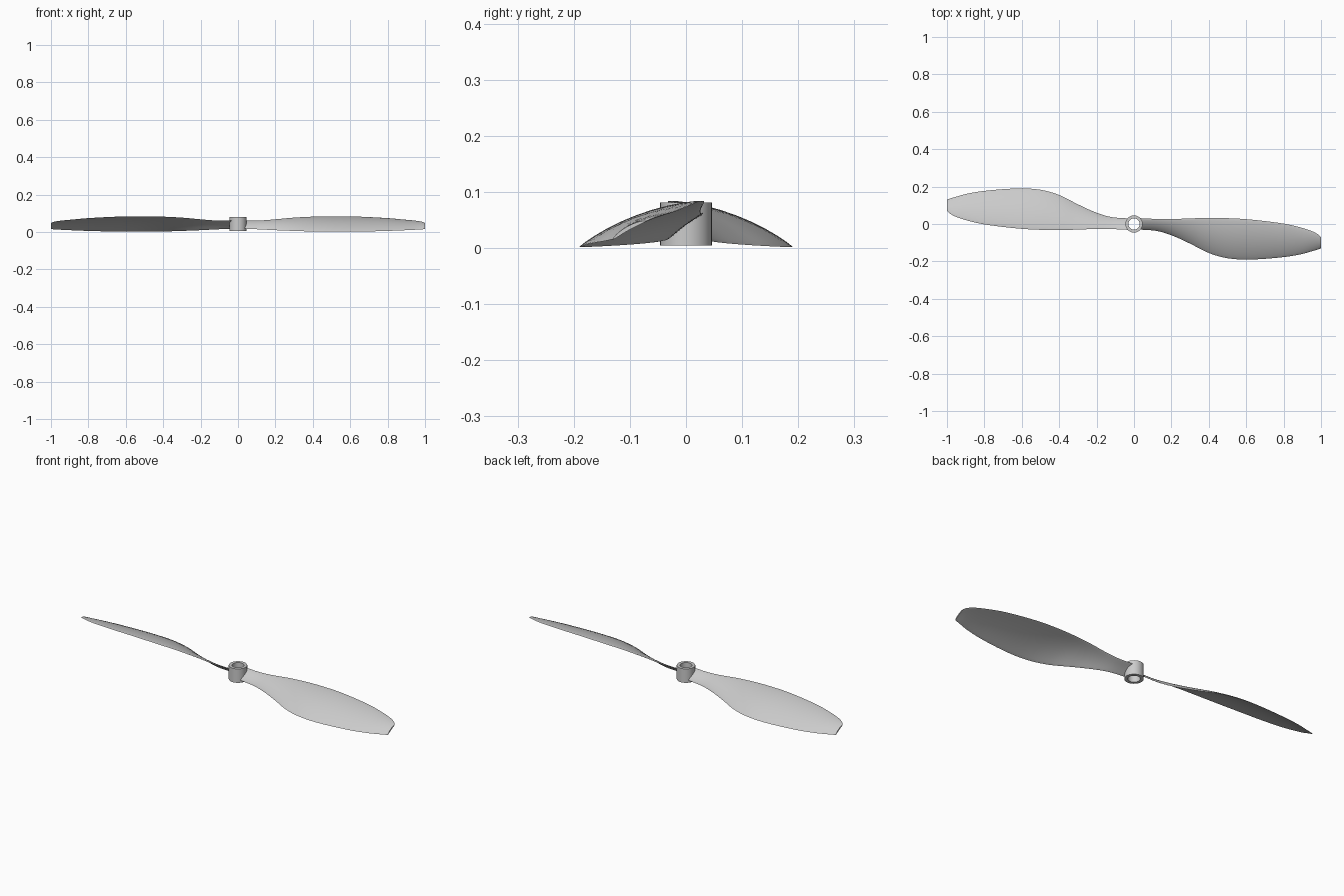
import bpy, bmesh, math
from mathutils import Matrix

if "Cube" in bpy.data.objects:
    bpy.data.objects.remove(bpy.data.objects["Cube"])

grey = bpy.data.materials.new("light_grey")
grey.diffuse_color = (0.6, 0.6, 0.6, 1)
grey.use_nodes = True
grey.node_tree.nodes["Principled BSDF"].inputs["Base Color"].default_value = grey.diffuse_color

# Blade stations: x, front edge y, rear edge y, front edge z, rear edge z
STATIONS = [
    (0.034, -0.030, 0.031, 0.018, 0.062),
    (0.12, -0.037, 0.027, 0.014, 0.062),
    (0.20, -0.060, 0.026, 0.010, 0.068),
    (0.30, -0.105, 0.030, 0.006, 0.077),
    (0.40, -0.155, 0.032, 0.003, 0.082),
    (0.50, -0.183, 0.031, 0.002, 0.084),
    (0.62, -0.190, 0.024, 0.002, 0.083),
    (0.80, -0.177, 0.002, 0.006, 0.074),
    (0.90, -0.160, -0.021, 0.010, 0.065),
    (0.96, -0.143, -0.042, 0.013, 0.059),
    (0.99, -0.134, -0.060, 0.015, 0.053),
    (1.00, -0.130, -0.072, 0.016, 0.048),
]


def slope(i, k):
    a, b = STATIONS[max(i - 1, 0)], STATIONS[min(i + 1, len(STATIONS) - 1)]
    return (b[k] - a[k]) / (b[0] - a[0])


def sample(i, t):
    """Smooth cubic blend between station i and the next one."""
    p, q = STATIONS[i], STATIONS[i + 1]
    h = q[0] - p[0]
    out = [p[0] + h * t]
    for k in range(1, 5):
        out.append((2*t**3 - 3*t*t + 1) * p[k] + (t**3 - 2*t*t + t) * h * slope(i, k)
                   + (3*t*t - 2*t**3) * q[k] + (t**3 - t*t) * h * slope(i + 1, k))
    return out


def section(x, y0, y1, z0, z1, n=12):
    """Closed cambered aerofoil loop, upper side then lower side."""
    dy, dz = y1 - y0, z1 - z0
    chord = math.hypot(dy, dz)
    ny, nz = -dz / chord, dy / chord
    camber = 0.06 * chord
    half = 0.0035
    loop = []
    for j in range(2 * n):
        side = 1 if j < n else -1
        s = j / n if j < n else 2 - j / n
        s = 0.5 - 0.5 * math.cos(math.pi * s)
        off = camber * 4 * s * (1 - s) + side * half * math.sqrt(max(0, 4 * s * (1 - s)))
        loop.append((x, y0 + dy * s + ny * off, max(0, z0 + dz * s + nz * off)))
    return loop


def finish(bm, name):
    bmesh.ops.recalc_face_normals(bm, faces=bm.faces)
    mesh = bpy.data.meshes.new(name)
    bm.to_mesh(mesh)
    bm.free()
    mesh.materials.append(grey)
    obj = bpy.data.objects.new(name, mesh)
    bpy.context.collection.objects.link(obj)
    bpy.ops.object.select_all(action='DESELECT')
    obj.select_set(True)
    bpy.context.view_layer.objects.active = obj
    bpy.ops.object.shade_smooth_by_angle(angle=math.radians(40))
    return obj


def skin(bm, loops, closed):
    """Bridge successive loops with quads; cap the ends or join them."""
    rings = [[bm.verts.new(p) for p in loop] for loop in loops]
    n = len(rings[0])
    pairs = list(zip(rings, rings[1:]))
    if closed:
        pairs.append((rings[-1], rings[0]))
    for a, b in pairs:
        for j in range(n):
            bm.faces.new((a[j], a[(j + 1) % n], b[(j + 1) % n], b[j]))
    if not closed:
        bm.faces.new(rings[0])
        bm.faces.new(rings[-1])


# Two twisted blades, the second turned half a revolution
for name, angle in (("right_blade", 0), ("left_blade", math.pi)):
    bm = bmesh.new()
    steps = 5
    loops = [section(*sample(i, t / steps))
             for i in range(len(STATIONS) - 1) for t in range(steps)]
    loops.append(section(*STATIONS[-1]))
    skin(bm, loops, False)
    bmesh.ops.rotate(bm, verts=bm.verts, cent=(0, 0, 0), matrix=Matrix.Rotation(angle, 3, 'Z'))
    finish(bm, name)

# Hub: a tube lathed from its wall profile
bm = bmesh.new()
wall = [(0.030, 0.005), (0.046, 0.005), (0.046, 0.081), (0.030, 0.081)]
skin(bm, [[(r * math.cos(2 * math.pi * k / 48), r * math.sin(2 * math.pi * k / 48), z)
           for k in range(48)] for r, z in wall], True)
finish(bm, "hub")
